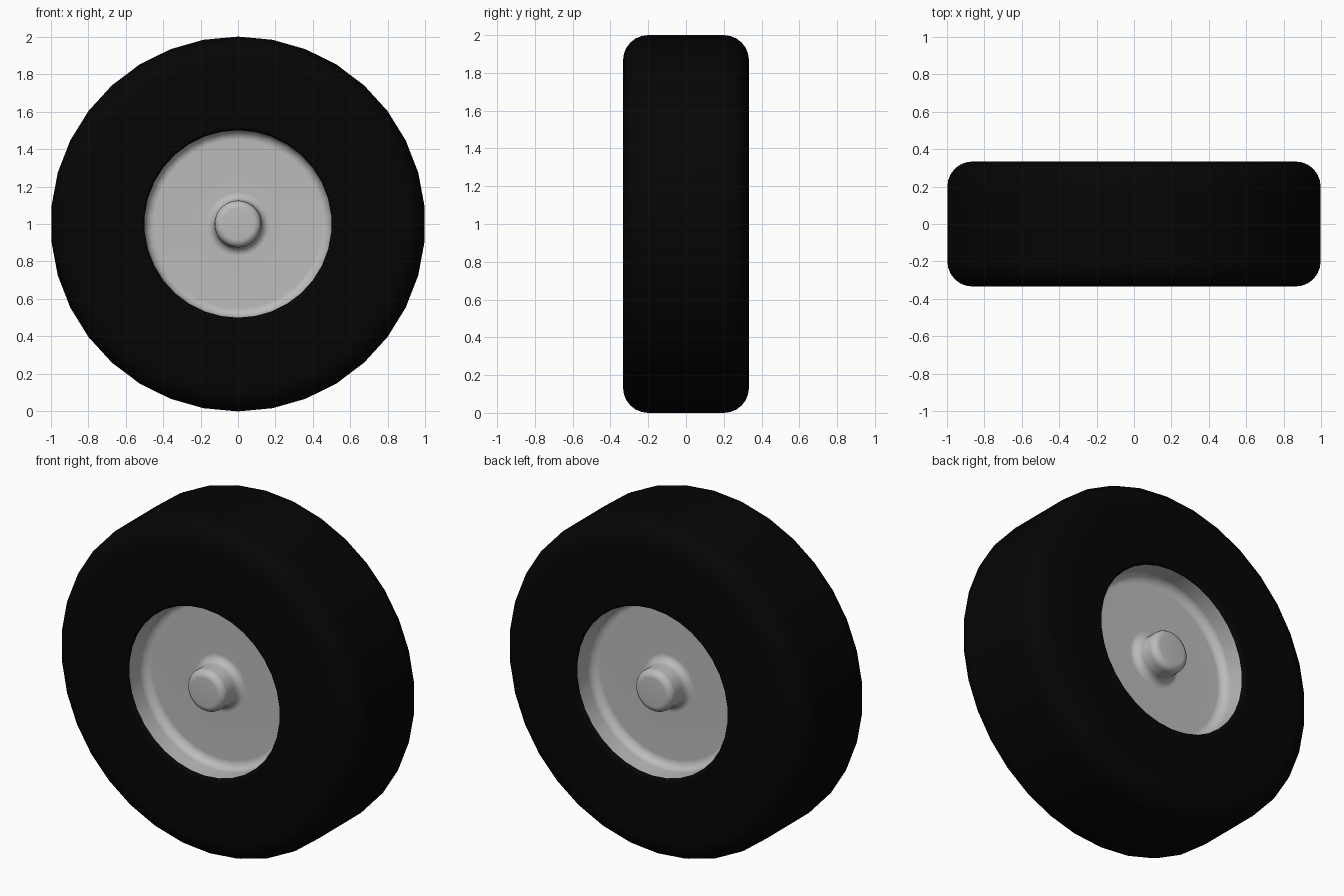
import bpy, bmesh, math
from math import cos, sin, pi

if "Cube" in bpy.data.objects:
    bpy.data.objects.remove(bpy.data.objects["Cube"])

SIDES = 34
W = 1 / 3  # half width


def arc(cr, cy, rad, a0, a1, n=6):
    """Points (radius, depth) along an arc."""
    return [(cr + rad * cos(math.radians(a0 + (a1 - a0) * i / n)),
             cy + rad * sin(math.radians(a0 + (a1 - a0) * i / n))) for i in range(n + 1)]


def mirrored(half):
    """Complete a front profile (depth > 0) with its mirrored back half."""
    return half + [(r, -y) for r, y in reversed(half)]


def lathe(name, profile, color):
    """Spin a (radius, depth) profile around the wheel axle."""
    bm = bmesh.new()
    rings = []
    for r, y in profile:
        if r < 1e-6:
            rings.append([bm.verts.new((0, -y, 1))])
        else:
            rings.append([bm.verts.new((r * sin(2 * pi * i / SIDES), -y, 1 + r * cos(2 * pi * i / SIDES)))
                          for i in range(SIDES)])
    for a, b in zip(rings, rings[1:]):
        for i in range(SIDES):
            j = (i + 1) % SIDES
            quad = [a[i % len(a)], a[j % len(a)], b[j % len(b)], b[i % len(b)]]
            bm.faces.new(list(dict.fromkeys(quad)))
    bmesh.ops.recalc_face_normals(bm, faces=bm.faces)
    me = bpy.data.meshes.new(name)
    bm.to_mesh(me)
    bm.free()
    ob = bpy.data.objects.new(name, me)
    bpy.context.collection.objects.link(ob)
    bpy.ops.object.select_all(action='DESELECT')
    ob.select_set(True)
    bpy.context.view_layer.objects.active = ob
    bpy.ops.object.shade_smooth_by_angle(angle=math.radians(35))
    # Weighted normals keep the flat disc and sidewalls evenly shaded
    ob.modifiers.new("flat_shading", 'WEIGHTED_NORMAL').keep_sharp = True
    mat = bpy.data.materials.new(name)
    mat.diffuse_color = color
    mat.use_nodes = True
    mat.node_tree.nodes["Principled BSDF"].inputs["Base Color"].default_value = mat.diffuse_color
    me.materials.append(mat)
    return ob


# Tyre: rounded shoulders, open centre lined by the rim
tyre_half = arc(0.52, W - 0.02, 0.02, 180, 90, 3) + arc(0.867, W - 0.133, 0.133, 90, 0)
lathe("tyre", mirrored(tyre_half), (0.0015, 0.0015, 0.0015, 1))

# Rim: recessed disc with a filleted outer wall and a rounded hub on each side
D = 0.17  # depth of the disc face
rim_half = ([(0, 0.32)] + arc(0.085, 0.28, 0.04, 90, 0, 4)
            + arc(0.17, D + 0.045, 0.045, 180, 270, 4)
            + arc(0.45, D + 0.05, 0.05, 270, 360, 4) + [(0.5, W - 0.02)])
lathe("rim", mirrored(rim_half), (0.5, 0.5, 0.5, 1))
